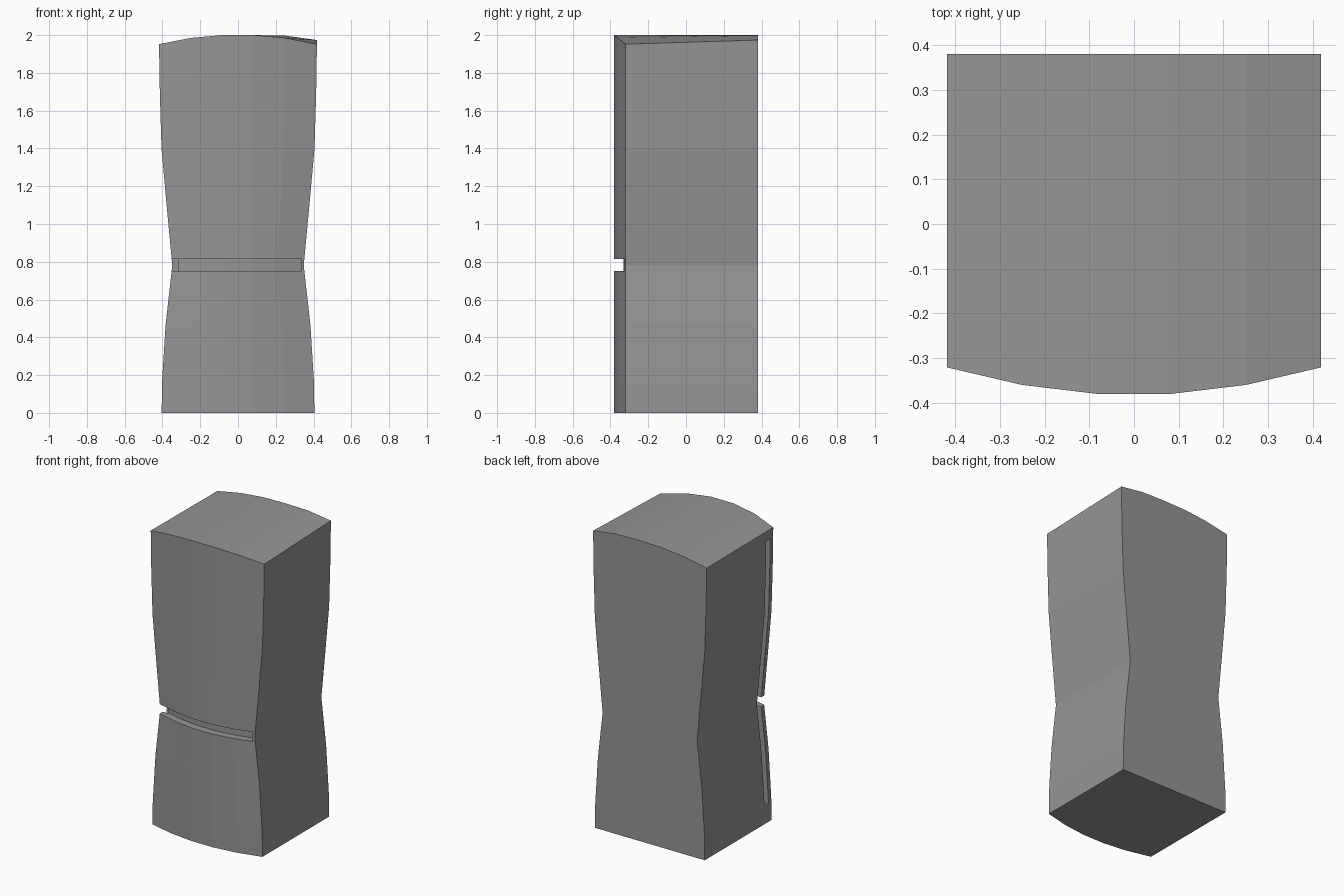
import bpy, bmesh

if "Cube" in bpy.data.objects:
    bpy.data.objects.remove(bpy.data.objects["Cube"])

# height, half width of the waisted outline
PROFILE = [(0, .404), (.15, .403), (.47, .383), (.78, .348), (1.1, .378),
           (1.4, .405), (1.7, .414), (1.95, .418)]
FRACS = [-1, -.6, -.2, .2, .6, 1]
FRONT_Y = [-.321, -.36, -.38, -.38, -.36, -.321]
BACK_Y = .38
TOP_FRONT = [1.952, 1.985, 2, 2, 1.985, 1.952]
TOP_BACK = [1.948, 1.98, 1.997, 2, 1.997, 1.974]


def make(name, verts, faces):
    bm = bmesh.new()
    vs = [bm.verts.new(v) for v in verts]
    for f in faces:
        bm.faces.new([vs[i] for i in f])
    bmesh.ops.recalc_face_normals(bm, faces=bm.faces)
    me = bpy.data.meshes.new(name)
    bm.to_mesh(me)
    bm.free()
    me.materials.append(grey)
    ob = bpy.data.objects.new(name, me)
    bpy.context.collection.objects.link(ob)
    return ob


def bridge(n, rings):
    return [(r * n + i, r * n + (i + 1) % n, (r + 1) * n + (i + 1) % n, (r + 1) * n + i)
            for r in range(rings - 1) for i in range(n)]


def half_width(z):
    for (z0, w0), (z1, w1) in zip(PROFILE, PROFILE[1:]):
        if z <= z1:
            return w0 + (w1 - w0) * (z - z0) / (z1 - z0)
    return PROFILE[-1][1]


grey = bpy.data.materials.new("dark_grey")
grey.diffuse_color = (.3, .3, .3, 1)
grey.use_nodes = True
grey.node_tree.nodes["Principled BSDF"].inputs["Base Color"].default_value = grey.diffuse_color

# Body: bowed front, flat back, waisted sides, arched top
verts = []
last = len(PROFILE) - 1
for r, (z, w) in enumerate(PROFILE):
    zf = TOP_FRONT if r == last else [z] * 6
    zb = TOP_BACK if r == last else [z] * 6
    verts += [(f * w, y, h) for f, y, h in zip(FRACS, FRONT_Y, zf)]
    verts += [(f * w, BACK_Y, h) for f, h in zip(FRACS[::-1], zb[::-1])]
faces = bridge(12, len(PROFILE))
for base in (0, last * 12):
    faces += [tuple(base + k for k in (i, i + 1, 10 - i, 11 - i)) for i in range(5)]
body = make("cabinet_body", verts, faces)

# Bowed groove between the two fronts, open at the left corner, stopped at the right
plan = [(-.6, -.6), (.335, -.6), (.335, -.276), (.21, -.31), (.07, -.33), (-.07, -.33),
        (-.21, -.31), (-.316, -.281), (-.316, -.25), (-.6, -.25)]
n = len(plan)
groove = make("groove_cutter", [(x, y, z) for z in (.752, .815) for x, y in plan],
              bridge(n, 2) + [tuple(range(n)), tuple(range(n, 2 * n))])

# Narrow finger slot that follows the left side
levels = [.12] + [z for z, _ in PROFILE if .12 < z < 1.89] + [1.89]
verts = []
for z in levels:
    w = half_width(z)
    verts += [(-w - .05, -.29, z), (-w + .034, -.29, z), (-w + .034, -.248, z), (-w - .05, -.248, z)]
end = 4 * (len(levels) - 1)
slot = make("slot_cutter", verts,
            bridge(4, len(levels)) + [(0, 1, 2, 3), tuple(end + i for i in range(4))])

for cutter in (slot, groove):
    m = body.modifiers.new("cut_" + cutter.name, 'BOOLEAN')
    m.operation = 'DIFFERENCE'
    m.solver = 'EXACT'
    m.object = cutter
    cutter.hide_render = True
    cutter.display_type = 'WIRE'
